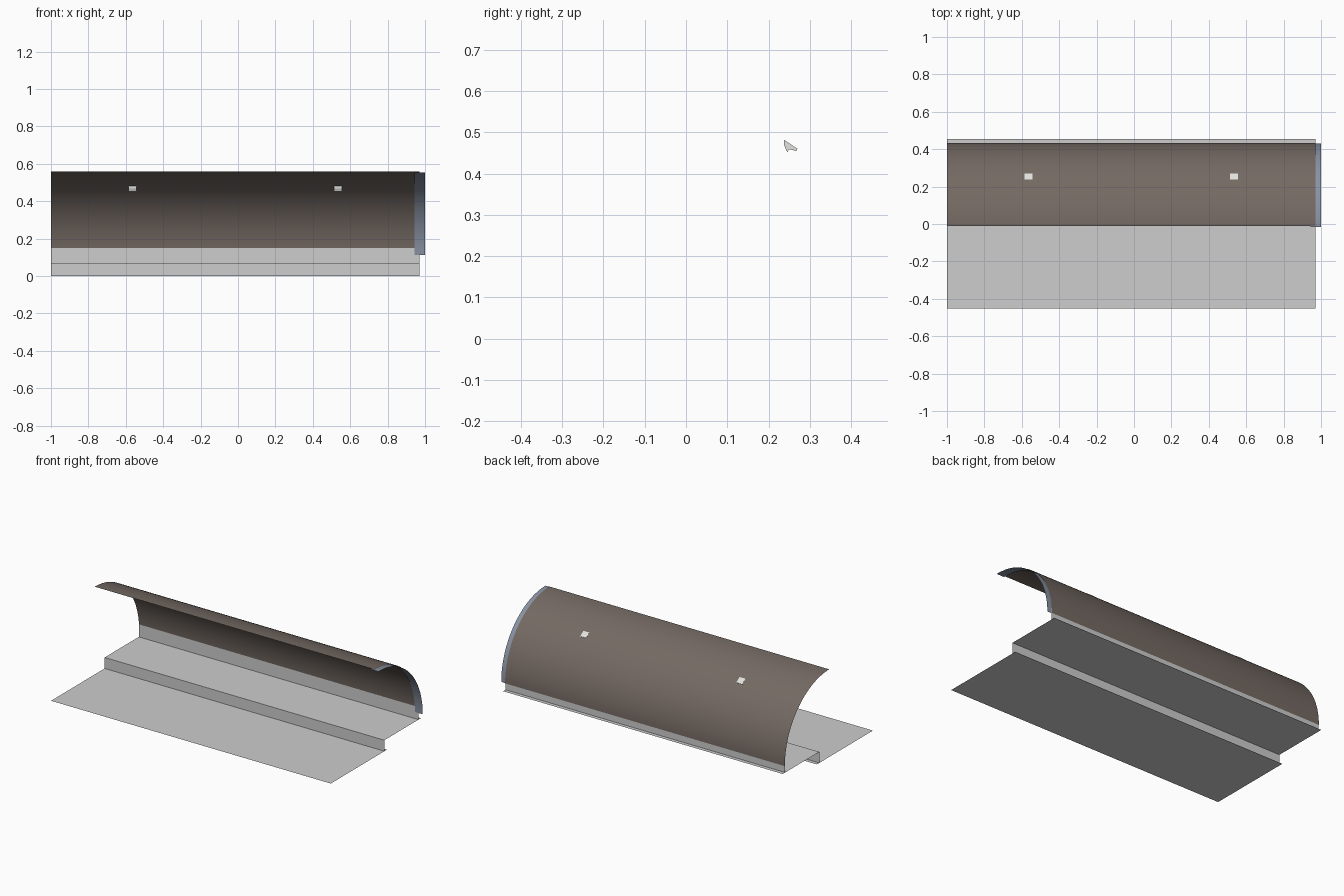
import bpy, math

if "Cube" in bpy.data.objects:
    bpy.data.objects.remove(bpy.data.objects["Cube"])


def material(name, rgb):
    m = bpy.data.materials.new(name)
    m.diffuse_color = (*rgb, 1)
    m.use_nodes = True
    m.node_tree.nodes["Principled BSDF"].inputs["Base Color"].default_value = m.diffuse_color
    return m


GREY = material("light grey", (0.61, 0.61, 0.61))
BROWN = material("warm brown", (0.175, 0.143, 0.125))
STEEL = material("blue grey", (0.25, 0.29, 0.37))
WHITE = material("off white", (0.75, 0.75, 0.72))


def sweep(name, profile, x0, x1, mat, closed=False, smooth=False):
    """Sweep a (y, z) profile along x as a thin sheet, or a capped solid if closed."""
    n = len(profile)
    verts = [(x, y, z) for x in (x0, x1) for y, z in profile]
    faces = [(i, n + i, n + (i + 1) % n, (i + 1) % n)
             for i in range(n if closed else n - 1)]
    if closed:
        faces += [tuple(range(n)), tuple(range(2 * n - 1, n - 1, -1))]
    me = bpy.data.meshes.new(name)
    me.from_pydata(verts, [], faces)
    me.materials.append(mat)
    ob = bpy.data.objects.new(name, me)
    bpy.context.collection.objects.link(ob)
    if smooth:
        for p in me.polygons:
            p.use_smooth = True
    return ob


def arc(radius, start, end, cy=-0.012, cz=0.112, steps=32):
    """Arc in the y-z plane; 0 degrees points to the back, 90 points up."""
    pts = []
    for i in range(steps + 1):
        a = math.radians(start + (end - start) * i / steps)
        pts.append((cy + radius * math.cos(a), cz + radius * math.sin(a)))
    return pts


# stepped base: thin sheets, each tread running slightly past its riser
L, R = -1.0, 0.97
sweep("lower_tread", [(-0.452, 0), (0.112, 0)], L, R, GREY)
sweep("front_riser", [(0.087, 0), (0.087, 0.07)], L, R, GREY)
sweep("upper_tread", [(0.087, 0.07), (0.455, 0.07)], L, R, GREY)
sweep("back_riser", [(0.430, 0.07), (0.430, 0.15)], L, R, GREY)

# quarter-round hood rising behind the base
sweep("curved_hood", arc(0.446, 90, 0), L, R, BROWN, smooth=True)

# joining strip lapped under the right end of the hood
sweep("joint_strip", arc(0.442, 90.5, 0), 0.945, 1.0, STEEL, smooth=True)

# small clips set through the hood
clip = [(0.237, 0.482), (0.270, 0.460), (0.267, 0.455),
        (0.250, 0.459), (0.245, 0.452), (0.238, 0.468)]
for side, x in (("left", -0.564), ("right", 0.535)):
    sweep("clip_" + side, clip, x - 0.021, x + 0.021, WHITE, closed=True)
